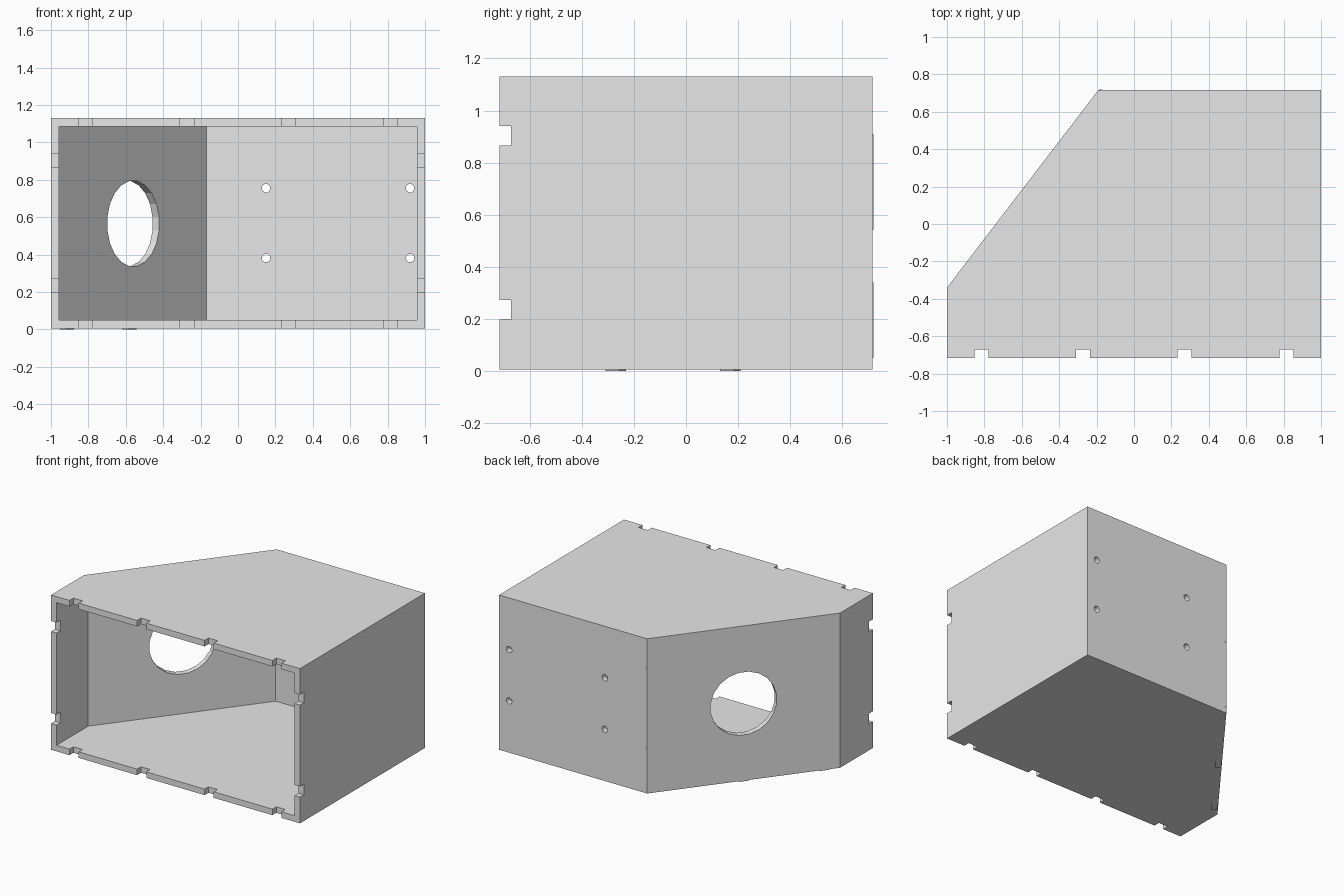
import bpy
import math
from mathutils import Matrix, Vector

old = bpy.data.objects.get("Cube")
if old:
    bpy.data.objects.remove(old, do_unlink=True)

grey = bpy.data.materials.new("light grey")
grey.use_nodes = True
colour = (0.8, 0.8, 0.8, 1)
grey.diffuse_color = colour
grey.node_tree.nodes["Principled BSDF"].inputs["Base Color"].default_value = colour


def prism(name, outline, low, high, frame=Matrix.Identity(4)):
    """Extrude a flat outline from low to high along the frame's z axis."""
    n = len(outline)
    verts = [frame @ Vector((a, b, c)) for c in (low, high) for a, b in outline]
    faces = [list(range(n))[::-1], list(range(n, 2 * n))]
    faces += [[i, (i + 1) % n, n + (i + 1) % n, n + i] for i in range(n)]
    mesh = bpy.data.meshes.new(name)
    mesh.from_pydata(verts, [], faces)
    mesh.materials.append(grey)
    obj = bpy.data.objects.new(name, mesh)
    bpy.context.collection.objects.link(obj)
    return obj


def rect(x0, x1, y0, y1):
    return [(x0, y0), (x1, y0), (x1, y1), (x0, y1)]


def circle(r, sides, cx=0, cy=0):
    return [(cx + r * math.cos(math.tau * (i + 0.5) / sides),
             cy + r * math.sin(math.tau * (i + 0.5) / sides)) for i in range(sides)]


def axes(x, y, z, origin=(0, 0, 0)):
    """Frame from three axis directions and an origin."""
    m = Matrix((x, y, z)).transposed().to_4x4()
    m.translation = origin
    return m


def cut(target, cutter):
    mod = target.modifiers.new("cut", 'BOOLEAN')
    mod.operation = 'DIFFERENCE'
    mod.solver = 'EXACT'
    mod.object = cutter
    bpy.context.view_layer.objects.active = target
    bpy.ops.object.modifier_apply(modifier=mod.name)
    bpy.data.objects.remove(cutter, do_unlink=True)


# Main dimensions
FRONT, BACK = -0.717, 0.717
BASE, TOP, WALL = 0.006, 1.13, 0.044
corner_a, corner_b = Vector((-1, -0.34)), Vector((-0.19, BACK))
along = (corner_b - corner_a).normalized()
outward = Vector((-along.y, along.x))

# Enclosure with a slanted rear corner
enclosure = prism("enclosure", [(-1, FRONT), (1, FRONT), (1, BACK),
                                corner_b, corner_a], BASE, TOP)

# Hollow interior, open at the front
inner = corner_a - outward * WALL
inner_back = BACK - WALL
left_x = -1 + WALL
slope = along.y / along.x
cavity = [(left_x, -0.9), (1 - WALL, -0.9), (1 - WALL, inner_back),
          (inner.x + (inner_back - inner.y) / slope, inner_back),
          (left_x, inner.y + (left_x - inner.x) * slope)]
cut(enclosure, prism("cavity_cutter", cavity, BASE + WALL, TOP - WALL))

# Notches in the front rim: four across, two up each side
for x in (-0.815, -0.272, 0.27, 0.815):
    cut(enclosure, prism("notch_cutter", rect(x - 0.037, x + 0.037, -0.8, FRONT + 0.045), -0.2, 1.3))
for z in (0.235, 0.903):
    cut(enclosure, prism("notch_cutter", rect(-1.2, 1.2, -0.8, FRONT + 0.045), z - 0.038, z + 0.038))

# Large round opening through the slanted wall
up = Vector((0, 0, 1))
along3, outward3 = along.to_3d(), outward.to_3d()
centre = ((corner_a + corner_b) / 2).to_3d() + up * 0.566
cut(enclosure, prism("opening_cutter", circle(0.23, 20), -0.15, 0.15,
                     axes(along3, up, -outward3, centre)))

# Small screw holes through the back wall
back_frame = axes((1, 0, 0), (0, 0, 1), (0, -1, 0))
for x in (0.15, 0.92):
    for z in (0.382, 0.755):
        cut(enclosure, prism("screw_cutter", circle(0.023, 12, x, z), -0.9, -0.6, back_frame))

# Hand slot through the side wall, against the back wall
half = [(inner_back, 0.17), (0.6, 0.17), (0.545, 0.147), (0.52, 0.09)]
slot = [(y, 0.568 + h) for y, h in half] + [(y, 0.568 - h) for y, h in reversed(half)]
side_frame = axes((0, 1, 0), (0, 0, 1), (1, 0, 0))
cut(enclosure, prism("slot_cutter", slot[::-1], 0.9, 1.1, side_frame))

# Tabs of the slanted wall that stand just proud of the floor
for name, x, y in (("floor_tab_front", -0.915, -0.27), ("floor_tab_rear", -0.58, 0.17)):
    prism(name, rect(-0.034, 0.034, -0.021, 0.021), 0, 0.012,
          axes(along3, outward3, up, (x, y, 0)))

# Tabs of the slanted wall that stand just proud of the back
for name, low, high in (("back_tab_lower", 0.05, 0.34), ("back_tab_upper", 0.54, 0.91)):
    prism(name, rect(-0.186, -0.172, BACK - 0.01, BACK + 0.003), low, high)
